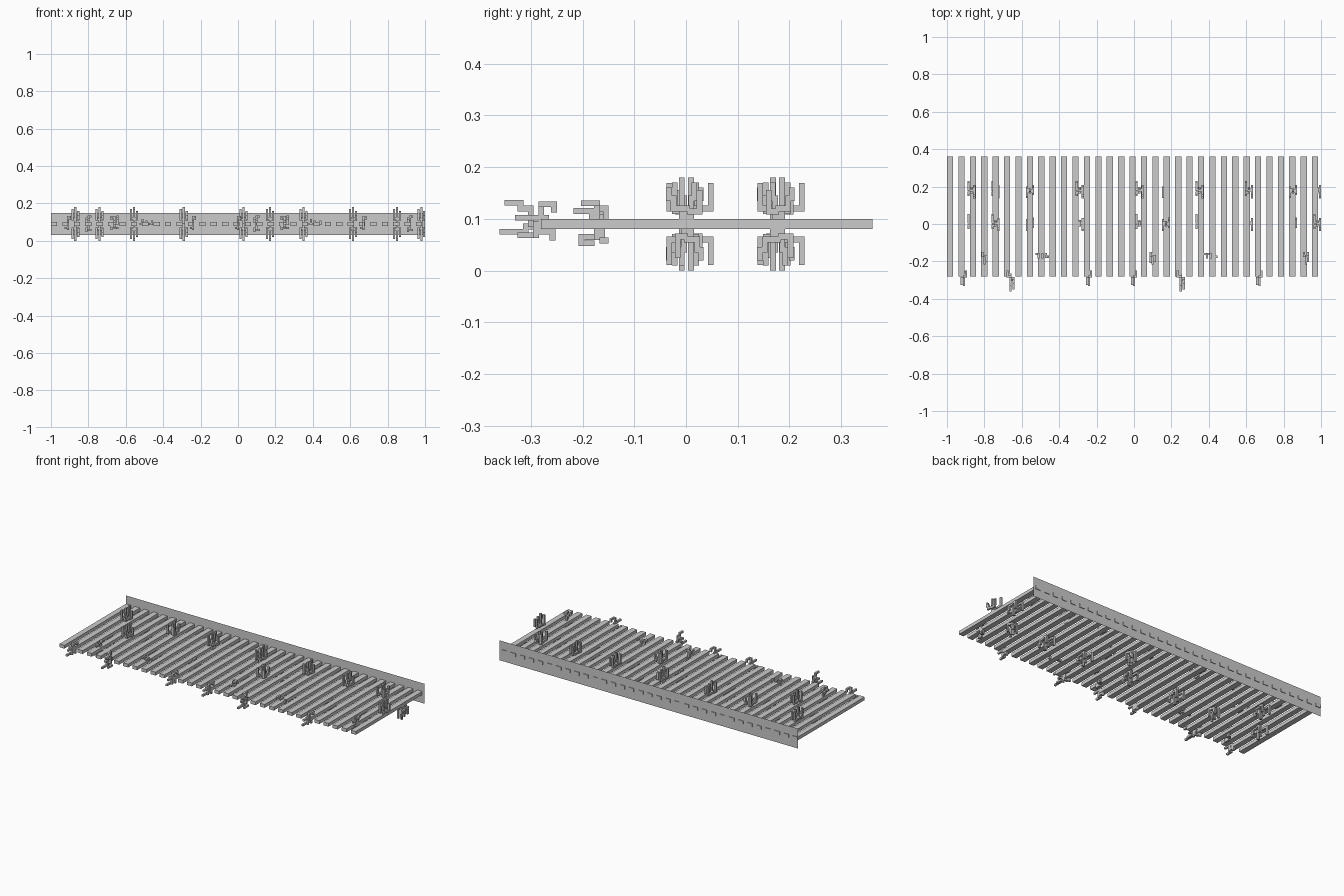
import bpy, bmesh, random
from mathutils import Vector

random.seed(4)
T = 0.0055   # half thickness of a coral twig
ZC = 0.09    # mid height of the slats


def add_box(bm, lo, hi):
    vs = [bm.verts.new((x, y, z)) for x in (lo[0], hi[0])
          for y in (lo[1], hi[1]) for z in (lo[2], hi[2])]
    for f in ((0, 1, 3, 2), (4, 6, 7, 5), (0, 4, 5, 1),
              (2, 3, 7, 6), (0, 2, 6, 4), (1, 5, 7, 3)):
        bm.faces.new([vs[i] for i in f])


def finish(bm, name):
    bmesh.ops.recalc_face_normals(bm, faces=bm.faces)
    me = bpy.data.meshes.new(name)
    bm.to_mesh(me)
    bm.free()
    ob = bpy.data.objects.new(name, me)
    bpy.context.collection.objects.link(ob)
    return ob


def twig(bm, pts):
    # square sticks along an axis-aligned path
    for a, b in zip(pts, pts[1:]):
        lo = [min(p, q) - T for p, q in zip(a, b)]
        hi = [max(p, q) + T for p, q in zip(a, b)]
        add_box(bm, lo, hi)


def coral(name, x, y, shapes, spread):
    # each shape is a (dy, dz) path; a small sideways step splits the twigs in x
    bm = bmesh.new()
    for k, shape in enumerate(shapes):
        dx = (0, 1, -1)[k % 3] * spread
        pts = [Vector((x, y + shape[0][0], ZC + shape[0][1]))]
        for i, (dy, dz) in enumerate(shape[1:]):
            if i == 1 and dx:
                pts.append(pts[-1] + Vector((dx, 0, 0)))
            pts.append(Vector((pts[-1].x, y + dy, ZC + dz)))
        twig(bm, pts)
    finish(bm, name)


# slats
for i in range(33):
    x = -1 + i * 0.061
    bm = bmesh.new()
    add_box(bm, (x, -0.28, 0.08), (x + 0.033, 0.36, 0.10))
    finish(bm, "slat")

# thin back plate (single sheet), slat ends just poke through
bm = bmesh.new()
bm.faces.new([bm.verts.new(p) for p in ((1, 0.356, 0.03), (-1, 0.356, 0.03),
                                        (-1, 0.356, 0.15), (1, 0.356, 0.15))])
finish(bm, "back_plate")

# upright and hanging corals: one row grows up, the other hangs down
TALL = [
    [(-0.01, 0), (-0.01, 0.0845)],
    [(0, 0), (0, 0.03), (-0.026, 0.03), (-0.026, 0.05), (-0.035, 0.05), (-0.035, 0.065)],
    [(0.005, 0), (0.005, 0.03), (0.046, 0.03), (0.046, 0.074)],
    [(0.008, 0), (0.008, 0.05), (0.014, 0.05), (0.014, 0.075)],
    [(0.005, 0), (0.005, 0.024), (0.024, 0.024), (0.024, 0.06)],
    [(-0.01, 0), (-0.01, 0.025), (-0.024, 0.025), (-0.024, 0.075)],
]


def flipped(shapes, sy, sz):
    return [[(dy * sy, dz * sz) for dy, dz in s] for s in shapes]


for i, x in enumerate((-0.87, -0.74, -0.555, -0.29, 0.03, 0.17, 0.35, 0.615, 0.85, 0.98)):
    up_y, down_y = (0.002, 0.178) if i in (1, 5, 9) else (0.178, 0.002)
    step = min(0.016, 0.994 - x)
    sy = (1, 1, -0.75)[i % 3]
    coral("upright_coral", x, up_y, flipped(TALL, sy, 1), step)
    coral("hanging_coral", x, down_y, flipped(TALL, sy, -1), step)

# front corals, growing forward off the slat ends
FRONT = [
    [(0.02, 0.012), (-0.035, 0.012)],
    [(0.02, 0), (-0.01, 0), (-0.01, 0.03), (-0.03, 0.03), (-0.03, 0.041), (-0.055, 0.041)],
    [(0.01, 0), (0.01, 0.038), (0.035, 0.038), (0.035, 0.028)],
    [(0.01, -0.005), (-0.02, -0.005), (-0.02, -0.015), (-0.0645, -0.015)],
    [(0, 0), (0, -0.022), (-0.03, -0.022)],
    [(0.01, 0), (0.01, -0.015), (0.032, -0.015), (0.032, -0.026)],
]
for i, x in enumerate((-0.91, -0.66, -0.24, 0.0, 0.25, 0.67)):
    wide = i in (1, 4)
    coral("front_coral", x, -0.29, FRONT if wide else FRONT[:1] + FRONT[2:3] + FRONT[4:],
          0.016 if wide else 0.011)

# side corals just behind the slat ends
SIDE = [
    [(0.015, 0), (-0.03, 0)],
    [(0, 0), (0, 0.04), (-0.025, 0.04)],
    [(0, 0), (0, 0.03), (0.017, 0.03), (0.017, 0.01)],
    [(-0.01, 0), (-0.01, 0.025), (-0.04, 0.025)],
    [(0.01, 0), (0.01, -0.032), (0.017, -0.032)],
    [(0, 0), (0, -0.025), (-0.03, -0.025), (-0.03, -0.037), (-0.01, -0.037)],
]
for x in (-0.80, 0.10, 0.92):
    coral("side_coral", x, -0.172, SIDE, 0.011)

# flat corals spreading sideways
for x in (-0.49, 0.41):
    bm = bmesh.new()
    twig(bm, [Vector((x + a, -0.16 + b, ZC + c)) for a, b, c in
              ((-0.03, 0, 0), (0.02, 0, 0), (0.02, -0.015, 0), (0.03, -0.015, 0), (0.03, -0.015, 0.012))])
    twig(bm, [Vector((x - 0.02, -0.16 + b, ZC + c)) for b, c in ((0, 0), (0, 0.02), (-0.02, 0.02))])
    twig(bm, [Vector((x, -0.16 + b, ZC + c)) for b, c in ((0, 0), (0, 0.014), (-0.02, 0.014))])
    finish(bm, "flat_coral")
